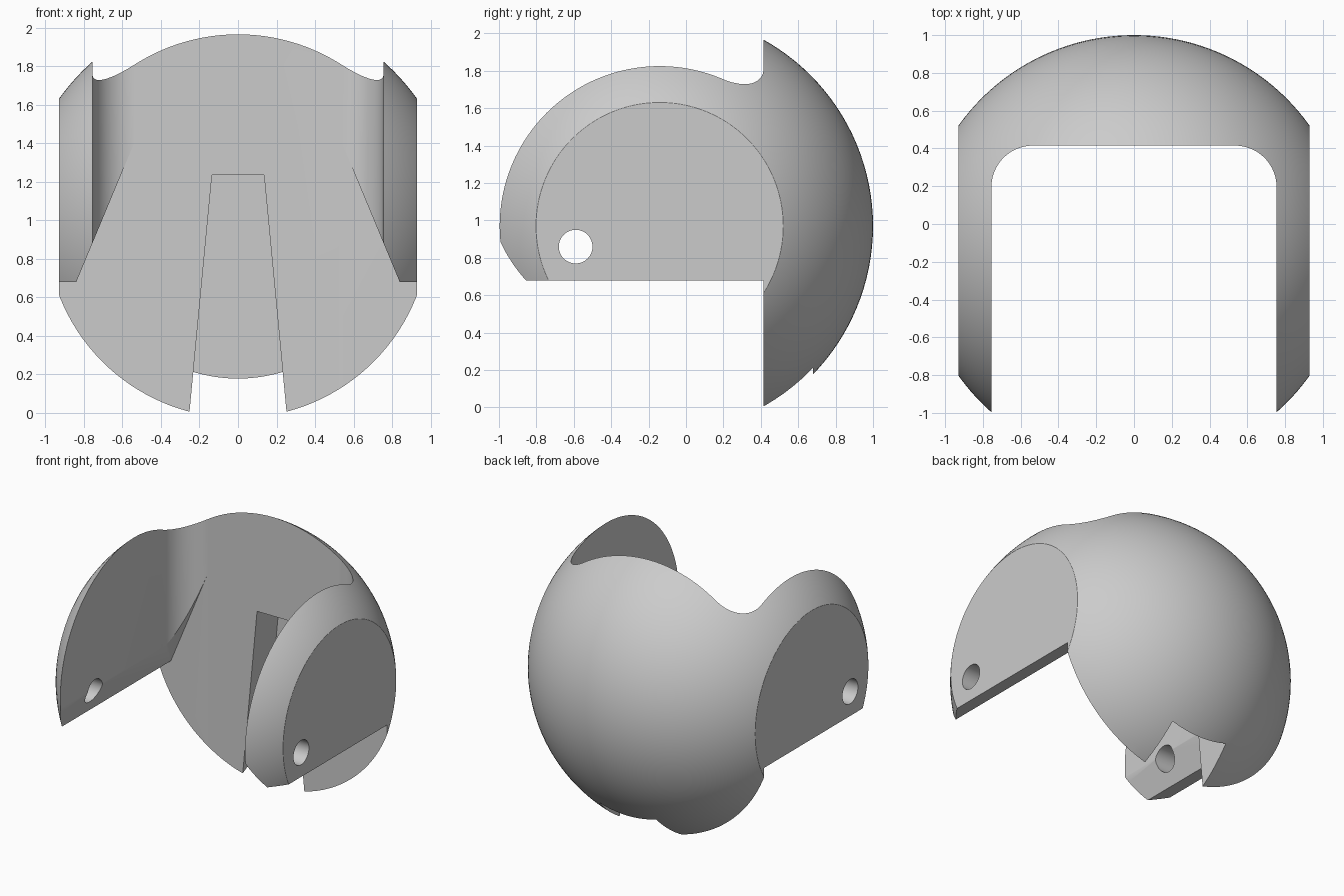
import bpy, bmesh, math
from mathutils import Vector, Matrix

if "Cube" in bpy.data.objects:
    bpy.data.objects.remove(bpy.data.objects["Cube"])

RADIUS = 1.141
CENTRE = Vector((0, -0.141, 0.97))
INNER, OUTER, WALL, FLOOR = 0.755, 0.93, 0.415, 0.68

grey = bpy.data.materials.new("light grey")
grey.use_nodes = True
colour = (0.6, 0.6, 0.6, 1)
grey.diffuse_color = colour
grey.node_tree.nodes["Principled BSDF"].inputs["Base Color"].default_value = colour


def add_object(name, bm):
    bmesh.ops.recalc_face_normals(bm, faces=bm.faces)
    mesh = bpy.data.meshes.new(name)
    bm.to_mesh(mesh)
    bm.free()
    mesh.materials.append(grey)
    obj = bpy.data.objects.new(name, mesh)
    bpy.context.collection.objects.link(obj)
    return obj


def prism(name, profile, axis, start, end):
    """Extrude a 2D profile along an axis (the other two axes stay in order)."""
    bm = bmesh.new()
    verts = []
    for point in profile:
        co = list(point)
        co.insert("xyz".index(axis), start)
        verts.append(bm.verts.new(co))
    face = bm.faces.new(verts)
    moved = bmesh.ops.extrude_face_region(bm, geom=[face])["geom"]
    shift = Vector([(end - start) * (a == axis) for a in "xyz"])
    bmesh.ops.translate(bm, vec=shift,
                        verts=[v for v in moved if isinstance(v, bmesh.types.BMVert)])
    return add_object(name, bm)


def arc(cx, cy, r, first, last, steps):
    angles = [math.radians(first + (last - first) * i / steps) for i in range(steps + 1)]
    return [(cx + r * math.cos(a), cy + r * math.sin(a)) for a in angles]


def mirrored(half):
    """Close a right-hand profile with its mirror image."""
    return half + [(-x, y) for x, y in reversed(half)]


# Ball shell, poles along the side-to-side axis
bm = bmesh.new()
bmesh.ops.create_uvsphere(bm, u_segments=128, v_segments=80, radius=RADIUS)
bmesh.ops.rotate(bm, verts=bm.verts, matrix=Matrix.Rotation(math.pi / 2, 3, "Y"))
bmesh.ops.translate(bm, verts=bm.verts, vec=CENTRE)
shell = add_object("shell", bm)

# Rounded channel between the arms
fillet = 0.22
channel = mirrored([(INNER, -2)] + arc(INNER - fillet, WALL - fillet, fillet, 0, 90, 20))
cutters = [prism("channel_cutter", channel, "z", -1, 3)]

# Space below the arms, with a chamfer on their inner edge
under = mirrored([(2, -1), (2, FLOOR), (0.84, FLOOR), (0.42, 1.688)])
cutters.append(prism("underside_cutter", under, "y", -2, WALL))

# Tapered slot in the back wall
slot = mirrored([(0.262, -0.1), (0.135, 1.235)])
cutters.append(prism("slot_cutter", slot, "y", 0.2, 0.68))

# Pivot holes through both arms
cutters.append(prism("hole_cutter", arc(-0.59, 0.86, 0.09, 0, 352.5, 47), "x", -2, 2))

# Flat outer sides
for side, sign in (("left", 1), ("right", -1)):
    square = [(-2, -1), (2, -1), (2, 3), (-2, 3)]
    cutters.append(prism(side + "_side_cutter", square, "x", sign * OUTER, sign * 2))

for cutter in cutters:
    cutter.hide_render = True
    cut = shell.modifiers.new(cutter.name, "BOOLEAN")
    cut.operation = "DIFFERENCE"
    cut.solver = "EXACT"
    cut.object = cutter

# Bake the cuts and drop the cutters
bpy.ops.object.select_all(action="DESELECT")
shell.select_set(True)
bpy.context.view_layer.objects.active = shell
for cutter in cutters:
    bpy.ops.object.modifier_apply(modifier=cutter.name)
    bpy.data.objects.remove(cutter)
bpy.ops.object.shade_smooth_by_angle(angle=math.radians(25))
